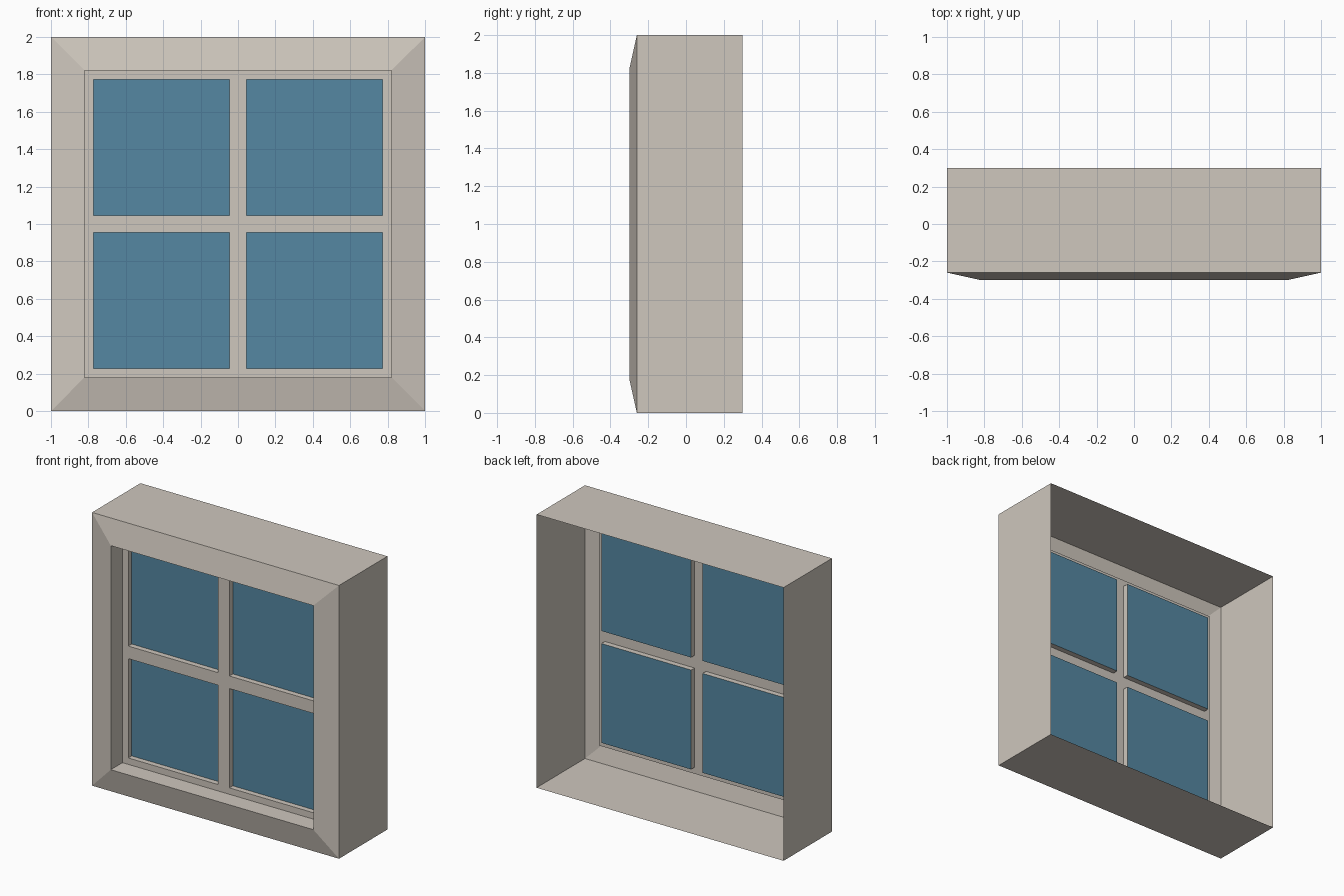
import bpy, bmesh

if "Cube" in bpy.data.objects:
    bpy.data.objects.remove(bpy.data.objects["Cube"])

def material(name, rgb):
    m = bpy.data.materials.new(name)
    m.diffuse_color = (*rgb, 1)
    m.use_nodes = True
    m.node_tree.nodes["Principled BSDF"].inputs["Base Color"].default_value = m.diffuse_color
    return m

STONE = material("warm_grey_paint", (0.62, 0.57, 0.51))
GLASS = material("blue_glass", (0.09, 0.245, 0.36))

MID = 1.0                      # window centre height
OPENING = 0.82                 # half size of the casing opening
PANE_IN, PANE_OUT = 0.046, 0.773
SASH_Y, GLASS_Y = -0.165, -0.125

def finish(bm, name, mat):
    bmesh.ops.remove_doubles(bm, verts=bm.verts, dist=1e-5)
    mesh = bpy.data.meshes.new(name)
    bm.to_mesh(mesh)
    bm.free()
    mesh.materials.append(mat)
    ob = bpy.data.objects.new(name, mesh)
    bpy.context.collection.objects.link(ob)
    return ob

def rect(bm, x0, x1, z0, z1, y):
    """Rectangle corners, counter-clockwise seen from the front."""
    return [bm.verts.new((x, y, z)) for x, z in ((x0, z0), (x1, z0), (x1, z1), (x0, z1))]

def bridge(bm, a, b):
    for i in range(4):
        j = (i + 1) % 4
        bm.faces.new((a[i], a[j], b[j], b[i]))

# Casing: outer walls, sloped front and reveal, open at the back
bm = bmesh.new()
profile = [(1.0, 0.30), (1.0, -0.26), (OPENING, -0.30), (OPENING, SASH_Y)]
loops = [rect(bm, -h, h, MID - h, MID + h, y) for h, y in profile]
for a, b in zip(loops, loops[1:]):
    bridge(bm, a, b)
finish(bm, "casing", STONE)

# Sash: flat lattice with four openings
bm = bmesh.new()
cuts = [-OPENING, -PANE_OUT, -PANE_IN, PANE_IN, PANE_OUT, OPENING]
for i in range(5):
    for k in range(5):
        if i in (1, 3) and k in (1, 3):
            continue
        bm.faces.new(rect(bm, cuts[i], cuts[i + 1], MID + cuts[k], MID + cuts[k + 1], SASH_Y))

# Short reveals leading back to each pane
panes = [(cuts[i], cuts[i + 1], MID + cuts[k], MID + cuts[k + 1]) for i in (1, 3) for k in (1, 3)]
for p in panes:
    bridge(bm, rect(bm, *p, SASH_Y), rect(bm, *p, GLASS_Y))
finish(bm, "sash", STONE)

# Glass panes
bm = bmesh.new()
for p in panes:
    bm.faces.new(rect(bm, *p, GLASS_Y))
finish(bm, "glass_panes", GLASS)
